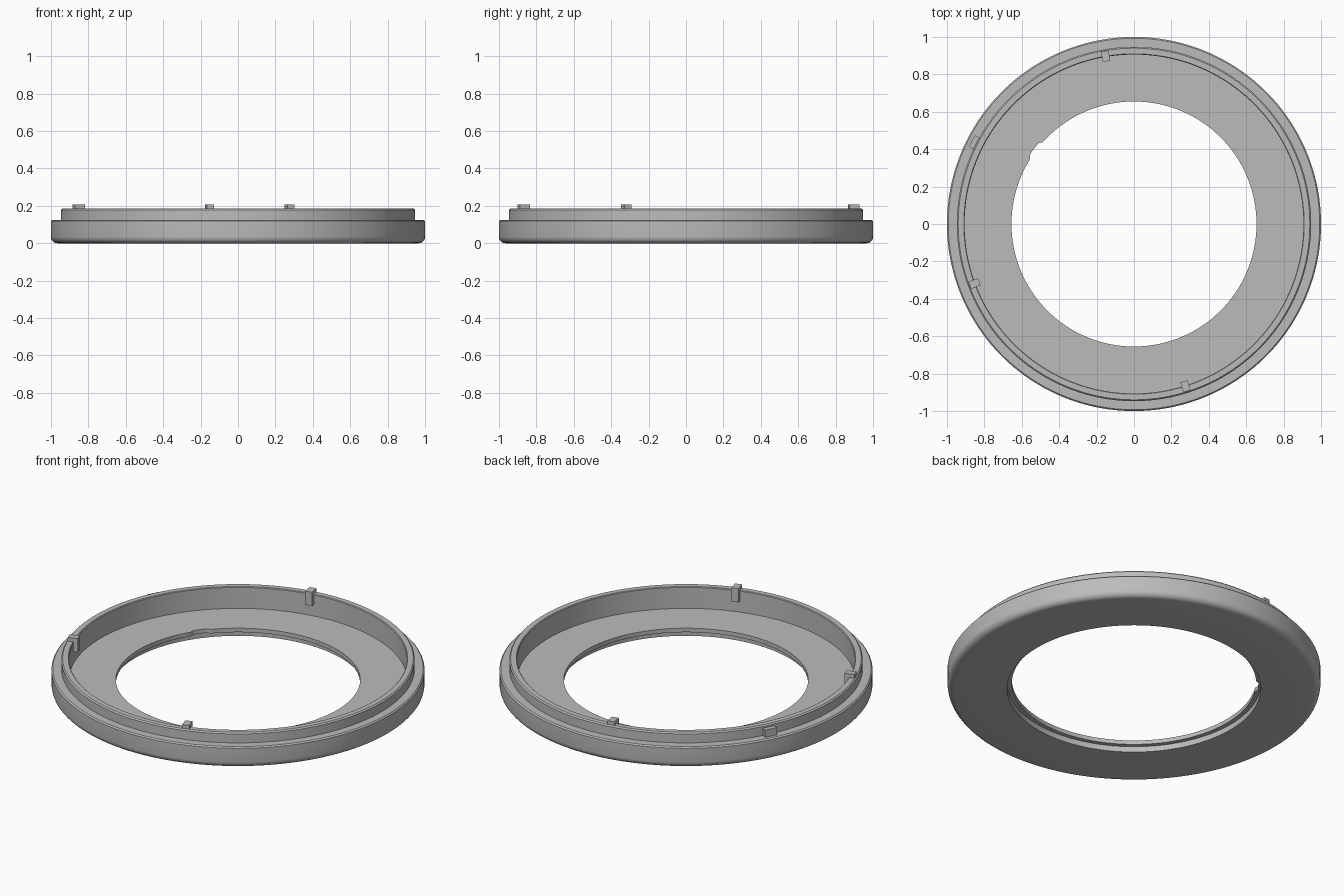
import bpy, bmesh, math

cube = bpy.data.objects.get("Cube")
if cube:
    bpy.data.objects.remove(cube, do_unlink=True)

grey = bpy.data.materials.new("plain grey")
grey.use_nodes = True
COLOUR = (0.5, 0.5, 0.5, 1)
grey.diffuse_color = COLOUR
grey.node_tree.nodes["Principled BSDF"].inputs["Base Color"].default_value = COLOUR

SEGMENTS = 180
LIP = 0.655           # radius of the central opening
NOTCH_ANGLE = 143.5   # small notch in the lip of the opening


def finish(bm, name):
    bmesh.ops.recalc_face_normals(bm, faces=bm.faces)
    mesh = bpy.data.meshes.new(name)
    bm.to_mesh(mesh)
    bm.free()
    mesh.materials.append(grey)
    ob = bpy.data.objects.new(name, mesh)
    bpy.context.collection.objects.link(ob)
    return ob


# Ring profile: underside recess, rounded outer edge, step, upright wall, floor
fillet = [(0.965 + 0.035 * math.sin(a), 0.035 - 0.035 * math.cos(a))
          for a in (math.radians(15 * i) for i in range(7))]
profile = [(0.68, 0.0)] + fillet + [
    (1.0, 0.118), (0.993, 0.125),
    (0.947, 0.125), (0.947, 0.178), (0.94, 0.185),
    (0.91, 0.185), (0.906, 0.181), (0.906, 0.057),
    (LIP, 0.057), (LIP, 0.033), (0.68, 0.033)]

bm = bmesh.new()
rings = []
for i in range(SEGMENTS):
    angle = 360 * i / SEGMENTS
    a = math.radians(angle)
    notched = abs(angle - NOTCH_ANGLE) < 4
    ring = []
    for r, z in profile:
        if notched and r == LIP:
            r += 0.014
        ring.append(bm.verts.new((r * math.cos(a), r * math.sin(a), z)))
    rings.append(ring)
count = len(profile)
for i, ring in enumerate(rings):
    after = rings[(i + 1) % SEGMENTS]
    for j in range(count):
        k = (j + 1) % count
        bm.faces.new((ring[j], after[j], after[k], ring[k]))
body = finish(bm, "ring_body")
bpy.ops.object.select_all(action="DESELECT")
body.select_set(True)
bpy.context.view_layer.objects.active = body
bpy.ops.object.shade_smooth_by_angle(angle=math.radians(30))


def tab(name, angle, r0, r1, width, z0, z1):
    """Small block set radially on the wall."""
    bm = bmesh.new()
    bmesh.ops.create_cube(bm, size=1)
    for v in bm.verts:
        v.co.x = (r0 + r1) / 2 + v.co.x * (r1 - r0)
        v.co.y *= width
        v.co.z = (z0 + z1) / 2 + v.co.z * (z1 - z0)
    ob = finish(bm, name)
    ob.rotation_euler.z = math.radians(angle)


# Three clips over the wall and one stop block on the outer step
for n, angle in enumerate((99.6, 200.5, 287.6)):
    tab(f"clip_{n + 1}", angle, 0.882, 0.938, 0.04, 0.125, 0.207)
tab("stop_block", 152.9, 0.94, 0.974, 0.07, 0.12, 0.168)
